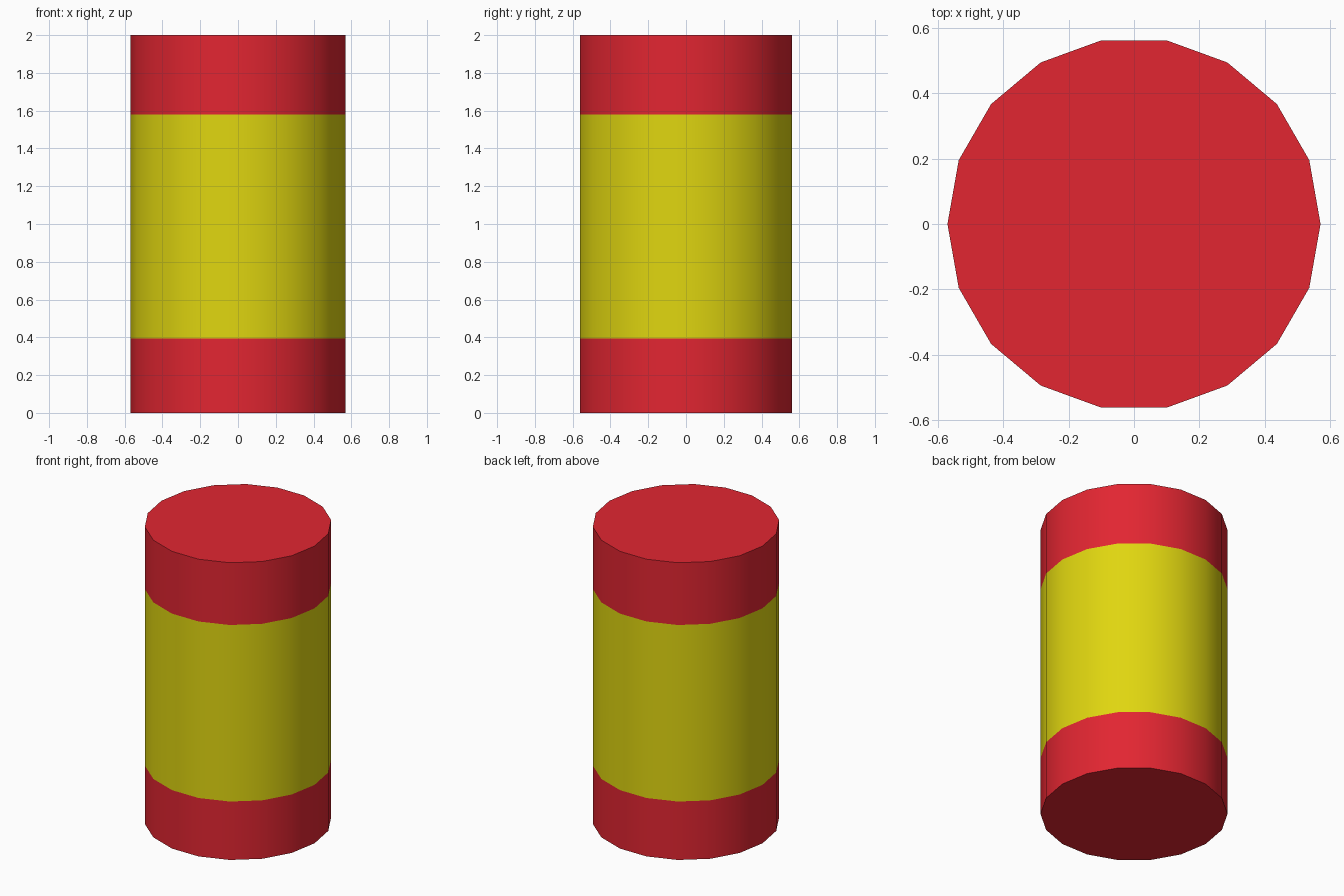
import bpy, bmesh, math

if "Cube" in bpy.data.objects:
    bpy.data.objects.remove(bpy.data.objects["Cube"])

SIDES = 18
RADIUS = 0.57
LEVELS = [0.0, 0.393, 1.581, 2.0]   # band edges from bottom to top


def material(name, color):
    mat = bpy.data.materials.new(name)
    mat.diffuse_color = (*color, 1.0)
    mat.use_nodes = True
    mat.node_tree.nodes["Principled BSDF"].inputs["Base Color"].default_value = mat.diffuse_color
    return mat


red = material("red", (0.76, 0.019, 0.031))
yellow = material("yellow", (0.745, 0.672, 0.005))

# Barrel: stacked rings, closed at both ends
bm = bmesh.new()
rings = []
for z in LEVELS:
    rings.append([bm.verts.new((RADIUS * math.cos(math.tau * i / SIDES),
                                RADIUS * math.sin(math.tau * i / SIDES), z))
                  for i in range(SIDES)])

# Side bands: the middle band is yellow
for band, (low, high) in enumerate(zip(rings, rings[1:])):
    for i in range(SIDES):
        j = (i + 1) % SIDES
        face = bm.faces.new((low[i], low[j], high[j], high[i]))
        face.material_index = 1 if band == 1 else 0
        face.smooth = True

# End caps
bm.faces.new(rings[-1])
bm.faces.new(rings[0][::-1])

mesh = bpy.data.meshes.new("barrel")
bm.to_mesh(mesh)
bm.free()
mesh.materials.append(red)
mesh.materials.append(yellow)
barrel = bpy.data.objects.new("barrel", mesh)
bpy.context.collection.objects.link(barrel)

# Smooth sides, sharp rims
bpy.context.view_layer.objects.active = barrel
barrel.select_set(True)
bpy.ops.object.shade_smooth_by_angle(angle=math.radians(30))
